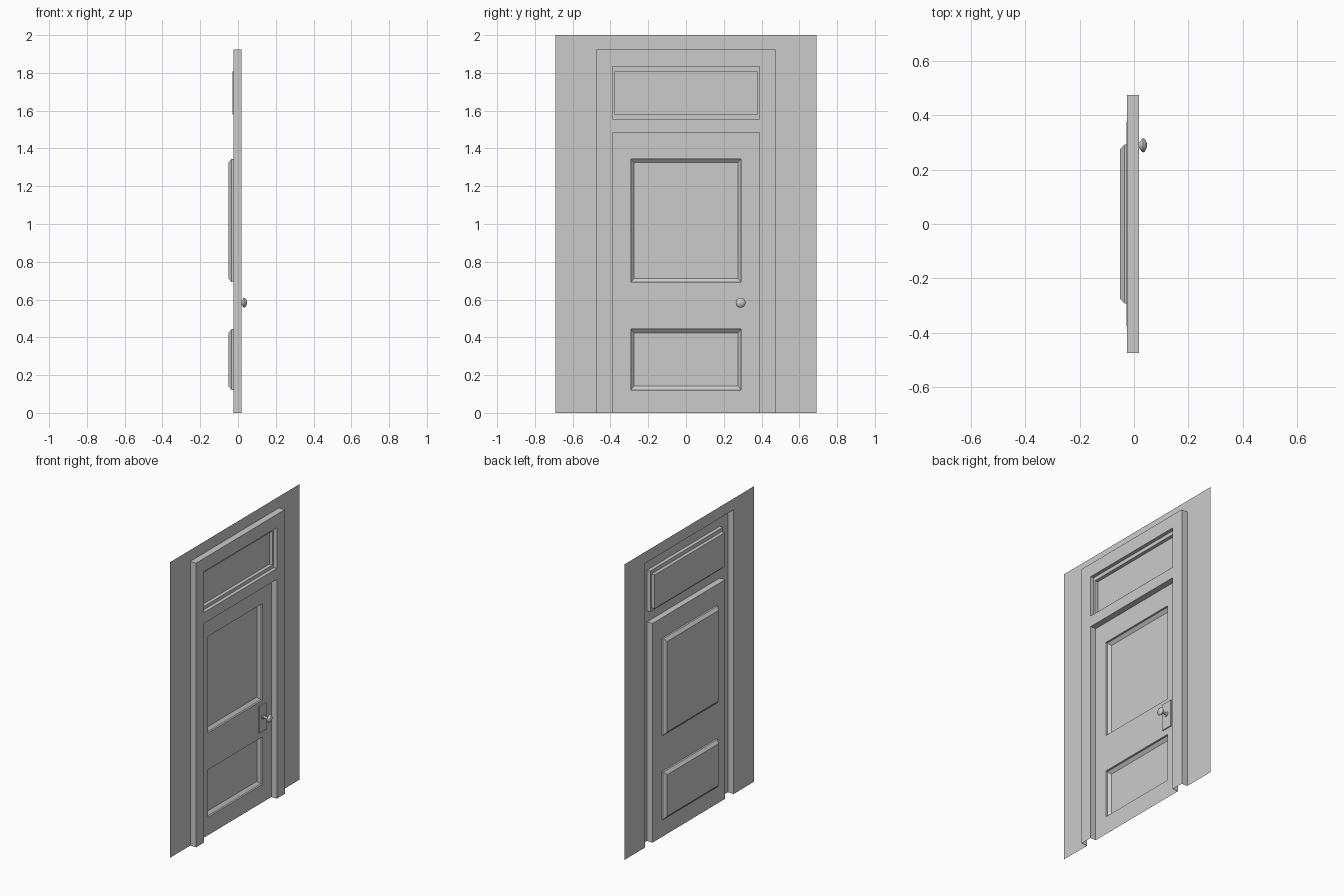
import bpy, bmesh, math

if "Cube" in bpy.data.objects:
    bpy.data.objects.remove(bpy.data.objects["Cube"])

WALL, FRONT, SLAB = -0.025, 0.019, -0.022


def finish(name, bm):
    bmesh.ops.remove_doubles(bm, verts=bm.verts, dist=1e-5)
    me = bpy.data.meshes.new(name)
    bm.to_mesh(me)
    bm.free()
    ob = bpy.data.objects.new(name, me)
    bpy.context.collection.objects.link(ob)
    return ob


def arch(x, w, top):
    """Open loop: right foot, over the top, left foot."""
    return [(x, w, 0), (x, w, top), (x, -w, top), (x, -w, 0)]


def rect(x, w, z0, z1, yc=0):
    return [(x, yc - w, z0), (x, yc + w, z0), (x, yc + w, z1), (x, yc - w, z1)]


def loft(bm, loops, closed=True, cap=False):
    rows = [[bm.verts.new(p) for p in lp] for lp in loops]
    n = len(rows[0])
    for a, b in zip(rows, rows[1:]):
        for i in range(n if closed else n - 1):
            j = (i + 1) % n
            bm.faces.new((a[i], a[j], b[j], b[i]))
    if cap:
        bm.faces.new(rows[-1])


def sheet(bm, x, ys, zs, holes):
    """Flat grid facing +x with some cells left open."""
    v = [[bm.verts.new((x, y, z)) for z in zs] for y in ys]
    for i in range(len(ys) - 1):
        for k in range(len(zs) - 1):
            if (i, k) not in holes:
                bm.faces.new((v[i][k], v[i + 1][k], v[i + 1][k + 1], v[i][k + 1]))


# wall around the casing
bm = bmesh.new()
loft(bm, [arch(WALL, 0.692, 2.0), arch(WALL, 0.474, 1.923)], closed=False)
finish("wall", bm)

# raised casing: outer sides, front with two openings, door reveal
bm = bmesh.new()
loft(bm, [arch(WALL, 0.474, 1.923), arch(FRONT, 0.474, 1.923)], closed=False)
sheet(bm, FRONT, [-0.474, -0.388, 0.388, 0.474],
      [0, 1.483, 1.557, 1.833, 1.923], {(1, 0), (1, 2)})
loft(bm, [arch(FRONT, 0.388, 1.483), arch(SLAB, 0.388, 1.483)], closed=False)
finish("door_casing", bm)

# stepped transom pane above the door
bm = bmesh.new()
loft(bm, [rect(FRONT, 0.388, 1.557, 1.833), rect(-0.005, 0.388, 1.557, 1.833),
          rect(-0.005, 0.375, 1.579, 1.808), rect(-0.028, 0.375, 1.579, 1.808)], cap=True)
finish("transom", bm)

# door leaf with two sunken panels
panels = [(0.122, 0.443), (0.692, 1.345)]
bm = bmesh.new()
sheet(bm, SLAB, [-0.388, -0.292, 0.292, 0.388],
      [0, 0.122, 0.443, 0.692, 1.345, 1.483], {(1, 1), (1, 3)})
for z0, z1 in panels:
    loft(bm, [rect(SLAB, 0.292, z0, z1), rect(-0.034, 0.292, z0, z1),
              rect(-0.051, 0.275, z0 + 0.02, z1 - 0.02)], cap=True)
finish("door_leaf", bm)

# lock plate
bm = bmesh.new()
loft(bm, [rect(SLAB, 0.039, 0.485, 0.665, 0.289),
          rect(-0.015, 0.039, 0.485, 0.665, 0.289)], cap=True)
finish("lock_plate", bm)

# turned knob: collar, stem and rounded grip
profile = [(-0.015, 0.016), (-0.010, 0.015), (-0.007, 0.008), (0.016, 0.008),
           (0.021, 0.012), (0.028, 0.023), (0.033, 0.026), (0.038, 0.024),
           (0.043, 0.017), (0.047, 0.008)]
bm = bmesh.new()
N = 20
loft(bm, [[(x, 0.289 + r * math.cos(2 * math.pi * i / N),
            0.583 + r * math.sin(2 * math.pi * i / N)) for i in range(N)]
          for x, r in profile], cap=True)
knob = finish("knob", bm)
bpy.context.view_layer.objects.active = knob
knob.select_set(True)
bpy.ops.object.shade_smooth_by_angle(angle=math.radians(40))
